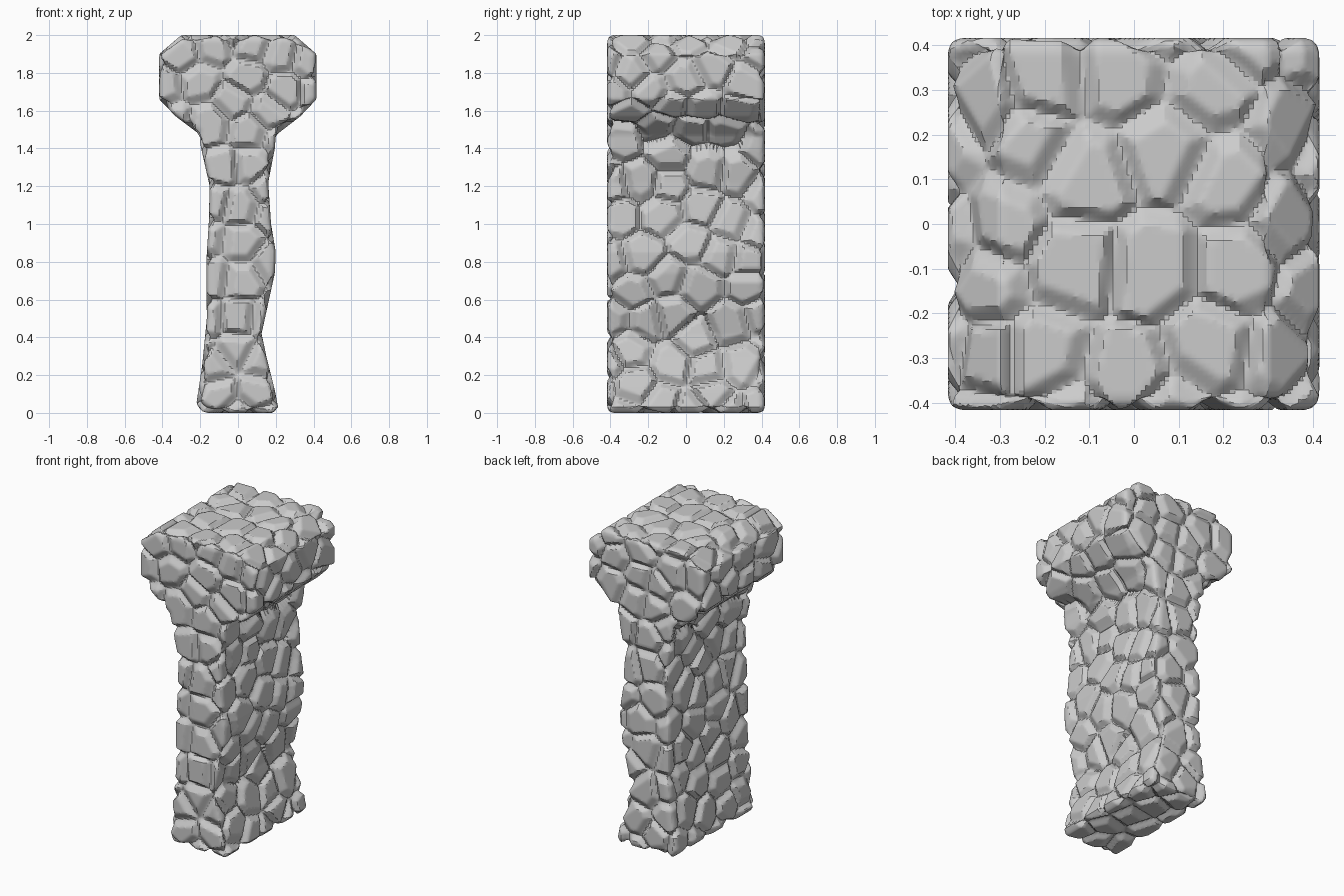
import bpy, bmesh, random
from mathutils import Vector, kdtree

if "Cube" in bpy.data.objects:
    bpy.data.objects.remove(bpy.data.objects["Cube"])

random.seed(7)
HALF = 0.417      # half depth in y
DEPTH = 0.031     # groove depth between stones

# Pillar silhouette (x, z): up the right side, then down the left
right = [(.185, 0), (.212, .03), (.195, .12), (.15, .3), (.125, .42), (.16, .58), (.195, .74),
         (.2, .85), (.175, 1.0), (.16, 1.22), (.195, 1.4), (.2, 1.47), (.33, 1.57),
         (.415, 1.66), (.415, 1.9), (.3, 2)]
left = [(-.3, 2), (-.417, 1.9), (-.417, 1.66), (-.33, 1.57), (-.21, 1.48), (-.195, 1.4),
        (-.15, 1.2), (-.155, 1.0), (-.168, .8), (-.165, .5), (-.19, .25), (-.22, .05), (-.19, 0)]

# Solid body: extruded silhouette
bm = bmesh.new()
face = bm.faces.new([bm.verts.new((x, -HALF, z)) for x, z in right + left])
ext = bmesh.ops.extrude_face_region(bm, geom=[face])
bmesh.ops.translate(bm, vec=(0, 2 * HALF, 0),
                    verts=[g for g in ext["geom"] if isinstance(g, bmesh.types.BMVert)])
bmesh.ops.recalc_face_normals(bm, faces=bm.faces)
mesh = bpy.data.meshes.new("stone_pillar")
bm.to_mesh(mesh)
bm.free()
pillar = bpy.data.objects.new("stone_pillar", mesh)
bpy.context.collection.objects.link(pillar)
bpy.context.view_layer.objects.active = pillar
pillar.select_set(True)

# Chamfered corners and a dense even surface to carve
bevel = pillar.modifiers.new("bevel", 'BEVEL')
bevel.width, bevel.segments = 0.03, 2
bevel.limit_method, bevel.angle_limit = 'ANGLE', 1.0
remesh = pillar.modifiers.new("remesh", 'REMESH')
remesh.mode, remesh.voxel_size = 'VOXEL', 0.0105
for name in ("bevel", "remesh"):
    bpy.ops.object.modifier_apply(modifier=name)

# Stone centres: main stones of the front and top, the rest spread evenly
front = [(-.2, 1.76), (.05, 1.78), (.25, 1.71), (-.3, 1.9), (-.14, 1.94), (.08, 1.95), (.23, 1.9),
         (.37, 1.86), (-.39, 1.74), (-.15, 1.53), (.06, 1.5), (-.09, 1.3), (.07, 1.31), (.02, 1.1),
         (.03, .9), (.03, .7), (.01, .51), (0, .33), (-.1, .1), (.09, .12)]
top = [(-.2, .32), (-.03, .33), (.17, .31), (-.11, .11), (.07, .17), (.23, .1), (-.31, .0),
       (-.13, -.09), (.04, -.1), (.25, -.1), (-.36, -.3), (-.2, -.3), (-.02, -.34), (.17, -.28),
       (.36, -.3), (-.37, .28), (.38, .22), (.38, .02), (-.37, -.14)]
verts = mesh.vertices
pos = [v.co.copy() for v in verts]
nor = [v.normal.copy() for v in verts]
tree = kdtree.KDTree(len(pos))
for i, p in enumerate(pos):
    tree.insert(p, i)
tree.balance()
seeds = [tree.find(Vector((x, -HALF, z)))[1] for x, z in front]
seeds += [tree.find(Vector((x, y, 2)))[1] for x, y in top]
order = list(range(len(pos)))
random.shuffle(order)
for spacing in (0.165, 0.14):
    for i in order[:6000]:
        if all((pos[i] - pos[s]).length_squared > spacing ** 2 for s in seeds):
            seeds.append(i)
centre = [pos[s] for s in seeds]
cells = kdtree.KDTree(len(centre))
for k, c in enumerate(centre):
    cells.insert(c, k)
cells.balance()

# Carve the joints: each stone gets flat chamfers of random width towards its neighbours
width = {}
for i, p in enumerate(pos):
    near = cells.find_n(p, 8)
    a = near[0][1]
    inset = 0.0
    for c, b, dist in near[1:]:
        d = (dist ** 2 - near[0][2] ** 2) / (2 * (c - centre[a]).length)
        w = width.setdefault((a, b), random.uniform(0.018, 0.05))
        inset = max(inset, DEPTH * (1 - d / w))
    n = nor[seeds[a]]
    bulge = max(0.0, (p - centre[a]).dot(n))   # flatten each stone's face
    verts[i].co = p - nor[i] * min(inset, DEPTH * 0.9) - n * bulge * 0.8
mesh.update()
bpy.ops.object.shade_smooth_by_angle(angle=0.45)
